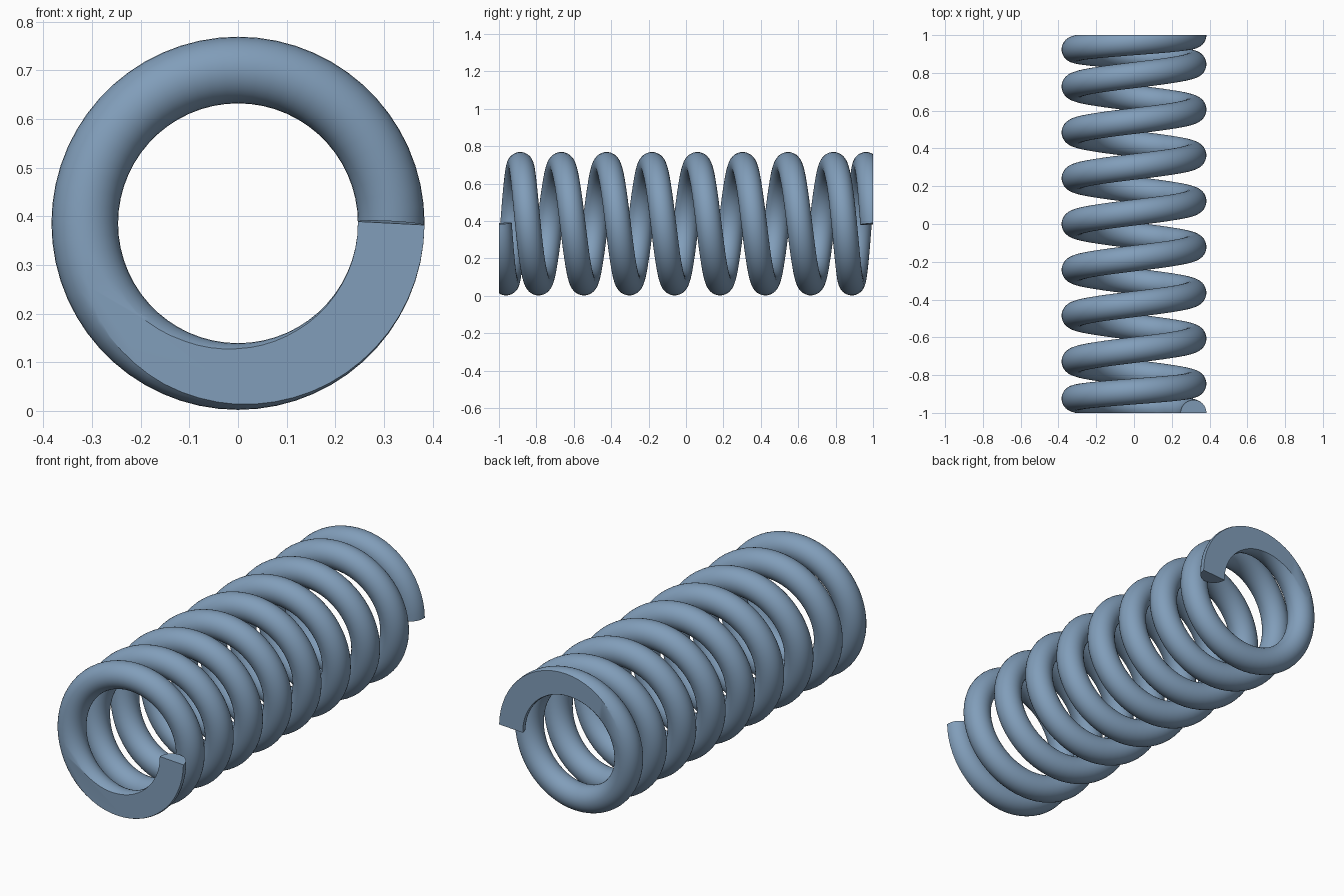
import bpy, bmesh
from math import sin, cos, pi
from mathutils import Vector

if "Cube" in bpy.data.objects:
    bpy.data.objects.remove(bpy.data.objects["Cube"])

COIL_R, WIRE_R, CENTRE_Z = 0.315, 0.0685, 0.3855
TURNS, STEPS, SIDES = 9, 60, 32
PITCH = 0.2425                     # open coils
END_PITCH = 1 - PITCH * (TURNS - 2) / 2   # tighter first and last coil


def axial(t):
    """Position along y after t turns, symmetric about the middle."""
    m = t - TURNS / 2
    inner = TURNS / 2 - 1
    y = PITCH * min(abs(m), inner) + END_PITCH * max(0, abs(m) - inner)
    return y if m > 0 else -y


def smooth_axial(t, w=0.12):
    """Soften the change of pitch, leaving the ends in place."""
    w = min(w, t, TURNS - t)
    return sum(axial(t + w * k / 4) for k in range(-4, 5)) / 9


# Helical centre line, starting at +x and heading downwards
path = []
for i in range(TURNS * STEPS + 1):
    t = i / STEPS
    a = -2 * pi * t
    path.append(Vector((COIL_R * cos(a), smooth_axial(t), CENTRE_Z + COIL_R * sin(a))))

# Sweep the round wire along the centre line
bm = bmesh.new()
rings = []
for i, p in enumerate(path):
    tangent = (path[min(i + 1, len(path) - 1)] - path[max(i - 1, 0)]).normalized()
    u = tangent.cross(Vector((0, 1, 0))).normalized()
    v = tangent.cross(u)
    rings.append([bm.verts.new(p + WIRE_R * (u * cos(2 * pi * k / SIDES) + v * sin(2 * pi * k / SIDES)))
                  for k in range(SIDES)])
for r0, r1 in zip(rings, rings[1:]):
    for k in range(SIDES):
        n = (k + 1) % SIDES
        bm.faces.new((r0[k], r0[n], r1[n], r1[k]))
bm.faces.new(rings[0])
bm.faces.new(rings[-1])
bmesh.ops.recalc_face_normals(bm, faces=bm.faces[:])

# Grind both ends flat
for s in (-1, 1):
    bmesh.ops.bisect_plane(bm, geom=bm.verts[:] + bm.edges[:] + bm.faces[:], dist=1e-6,
                           plane_co=(0, s, 0), plane_no=(0, s, 0), clear_outer=True)
    bmesh.ops.holes_fill(bm, edges=[e for e in bm.edges if e.is_boundary], sides=0)
bmesh.ops.recalc_face_normals(bm, faces=bm.faces[:])

mesh = bpy.data.meshes.new("coil_spring")
bm.to_mesh(mesh)
bm.free()
spring = bpy.data.objects.new("coil_spring", mesh)
bpy.context.collection.objects.link(spring)

# Blue-grey steel
steel = bpy.data.materials.new("blue_steel")
steel.diffuse_color = (0.22, 0.34, 0.49, 1)
steel.use_nodes = True
steel.node_tree.nodes["Principled BSDF"].inputs["Base Color"].default_value = steel.diffuse_color
mesh.materials.append(steel)

bpy.context.view_layer.objects.active = spring
spring.select_set(True)
bpy.ops.object.shade_smooth_by_angle(angle=pi / 6)
